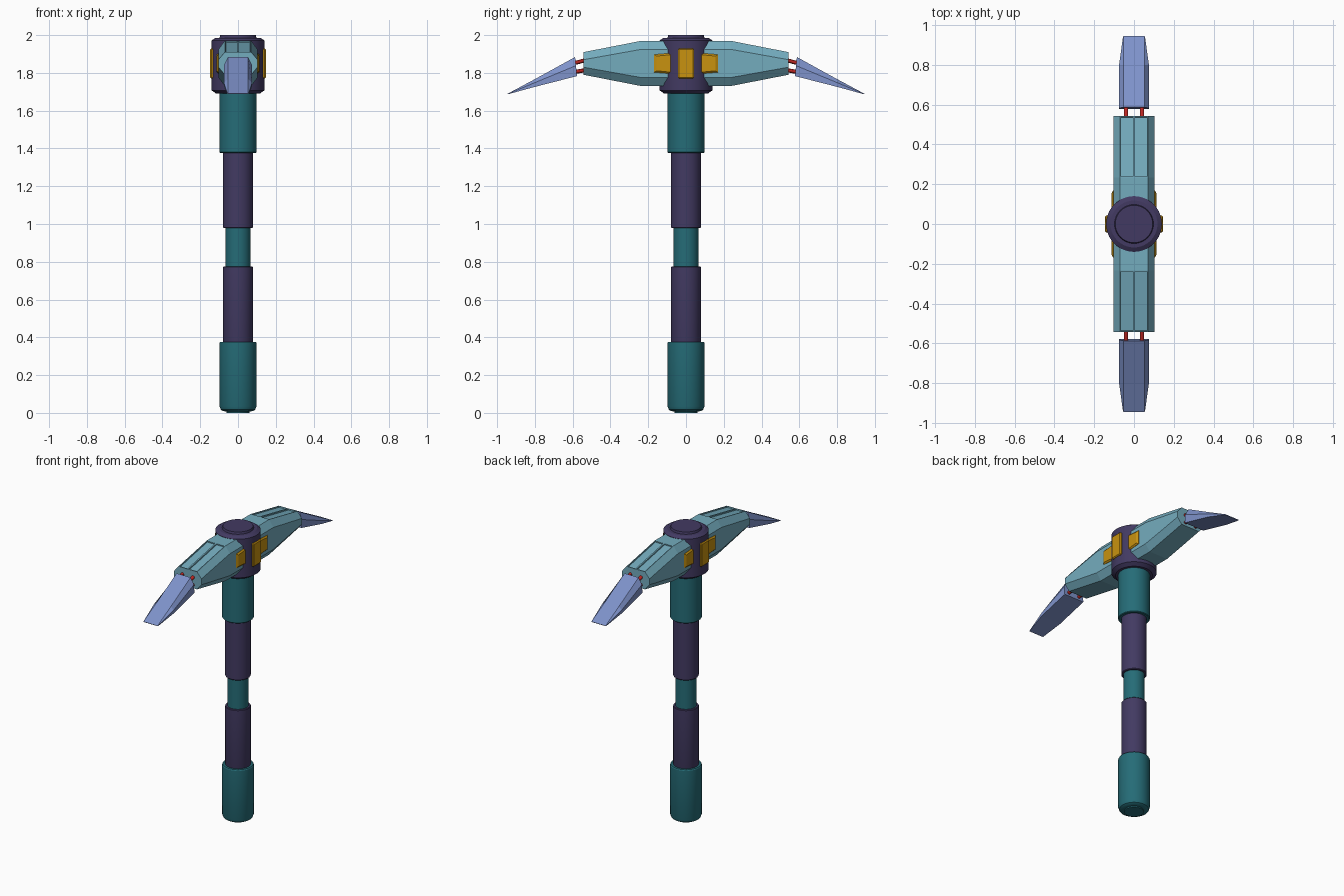
import bpy, bmesh, math
from mathutils import Vector

if "Cube" in bpy.data.objects:
    bpy.data.objects.remove(bpy.data.objects["Cube"])


def material(name, r, g, b):
    lin = [((c / 255 + 0.055) / 1.055) ** 2.4 for c in (r, g, b)]
    m = bpy.data.materials.new(name)
    m.diffuse_color = (*lin, 1)
    m.use_nodes = True
    m.node_tree.nodes["Principled BSDF"].inputs["Base Color"].default_value = m.diffuse_color
    return m


TEAL = material("dark teal", 37, 108, 119)
PURPLE = material("dark purple", 66, 58, 98)
STEEL = material("pale teal", 116, 172, 190)
BLUE = material("blade blue", 126, 146, 202)
YELLOW = material("amber", 200, 146, 16)
RED = material("red", 190, 38, 34)


def finish(bm, name, mat, smooth=False):
    bmesh.ops.recalc_face_normals(bm, faces=bm.faces)
    me = bpy.data.meshes.new(name)
    bm.to_mesh(me)
    bm.free()
    me.materials.append(mat)
    ob = bpy.data.objects.new(name, me)
    bpy.context.collection.objects.link(ob)
    if smooth:
        bpy.ops.object.select_all(action='DESELECT')
        ob.select_set(True)
        bpy.context.view_layer.objects.active = ob
        bpy.ops.object.shade_smooth_by_angle(angle=math.radians(30))
    return ob


def loft(rings):
    """Closed skin through equal-length rings of points, capped at both ends."""
    bm = bmesh.new()
    vs = [[bm.verts.new(p) for p in r] for r in rings]
    n = len(rings[0])
    for a, b in zip(vs, vs[1:]):
        for i in range(n):
            j = (i + 1) % n
            bm.faces.new((a[i], a[j], b[j], b[i]))
    bm.faces.new(vs[0])
    bm.faces.new(vs[-1])
    bmesh.ops.recalc_face_normals(bm, faces=bm.faces)
    return bm


def turned(name, profile, mat, n=40):
    """Round part from a (radius, z) profile."""
    rings = [[(r * math.cos(2 * math.pi * i / n), r * math.sin(2 * math.pi * i / n), z)
              for i in range(n)] for r, z in profile]
    return finish(loft(rings), name, mat, True)


def box(name, lo, hi, mat, bevel):
    bm = bmesh.new()
    bmesh.ops.create_cube(bm, size=1)
    for v in bm.verts:
        v.co = [(l + h) / 2 + c * (h - l) for l, h, c in zip(lo, hi, v.co)]
    bmesh.ops.bevel(bm, geom=bm.edges[:], offset=bevel, segments=1, affect='EDGES')
    return finish(bm, name, mat)


# Handle sections
turned("handle_pommel", [(0.06, 0), (0.06, 0.008), (0.078, 0.009), (0.091, 0.017),
                         (0.098, 0.035), (0.098, 0.37), (0.094, 0.376)], TEAL)
turned("lower_grip", [(0.076, 0.36), (0.079, 0.37), (0.079, 0.772), (0.076, 0.776)], PURPLE)
turned("middle_collar", [(0.066, 0.76), (0.066, 0.99)], TEAL)
turned("upper_grip", [(0.076, 0.978), (0.079, 0.982), (0.079, 1.39)], PURPLE)
turned("handle_neck", [(0.094, 1.376), (0.098, 1.38), (0.098, 1.70)], TEAL)

# Hub with chamfered rims and a cap on top
turned("hub", [(0.115, 1.69), (0.14, 1.708), (0.14, 1.972), (0.118, 1.986),
               (0.098, 1.986), (0.094, 2.0)], PURPLE)
for s in (-1, 1):
    xs = sorted((s * 0.11, s * 0.147))
    box("hub_side_plate", (xs[0], -0.042, 1.77), (xs[1], 0.042, 1.93), YELLOW, 0.006)


def arm_ring(y, low, high, cut):
    # eight-sided section, with a centre point on the top side for the panels
    return [(0, y, high), (0.07, y, high), (0.103, y, high - cut), (0.103, y, low + cut),
            (0.07, y, low), (-0.07, y, low), (-0.103, y, low + cut),
            (-0.103, y, high - cut), (-0.07, y, high)]


def blade_ring(y0, z0, y1, z1, top, wide):
    # wedge section between its upper (y0, z0) and lower (y1, z1) edge
    ym, zm = y0 * 0.55 + y1 * 0.45, z0 * 0.55 + z1 * 0.45
    return [(top, y0, z0), (wide, ym, zm), (wide, y1, z1),
            (-wide, y1, z1), (-wide, ym, zm), (-top, y0, z0)]


def flip(ring, s):
    return [(x, y * s, z) for x, y, z in ring]


for s, side in ((-1, "front"), (1, "back")):
    # Head arm with two sunken panels in the sloping top
    bm = loft([flip(r, s) for r in (arm_ring(0.05, 1.73, 1.97, 0.045),
                                    arm_ring(0.235, 1.73, 1.97, 0.045),
                                    arm_ring(0.542, 1.79, 1.91, 0.04))])
    tops = [f for f in bm.faces
            if f.normal.z > 0.9 and abs(f.calc_center_median().y) > 0.3]
    bmesh.ops.inset_individual(bm, faces=tops, thickness=0.007, depth=0)
    bmesh.ops.inset_individual(bm, faces=tops, thickness=0.001, depth=-0.008)
    finish(bm, side + "_arm", STEEL)

    # Wedge blade
    blade = (blade_ring(0.587, 1.884, 0.577, 1.783, 0.053, 0.075),
             blade_ring(0.80, 1.767, 0.80, 1.726, 0.053, 0.075),
             blade_ring(0.944, 1.69, 0.942, 1.687, 0.053, 0.055))
    finish(loft([flip(r, s) for r in blade]), side + "_blade", BLUE)

    for sx in (-1, 1):
        # Amber clip on the arm beside the hub
        def clip(x, y, z):
            return [(sx * x, s * a, 1.85 + b)
                    for a, b in ((0.07, -z), (y, -z + 0.008), (y, z - 0.008), (0.07, z))]
        finish(loft([clip(0.09, 0.169, 0.055), clip(0.105, 0.169, 0.055),
                     clip(0.113, 0.155, 0.047)]), side + "_arm_clip", YELLOW)

        # Red rods joining arm and blade
        for z0, z1 in ((1.868, 1.849), (1.815, 1.803)):
            a, b = Vector((sx * 0.04, s * 0.53, z0)), Vector((sx * 0.04, s * 0.60, z1))
            rings = [[p + Vector((0.011 * math.cos(t), 0, 0.011 * math.sin(t)))
                      for t in [2 * math.pi * i / 12 for i in range(12)]] for p in (a, b)]
            finish(loft(rings), side + "_rod", RED, True)
